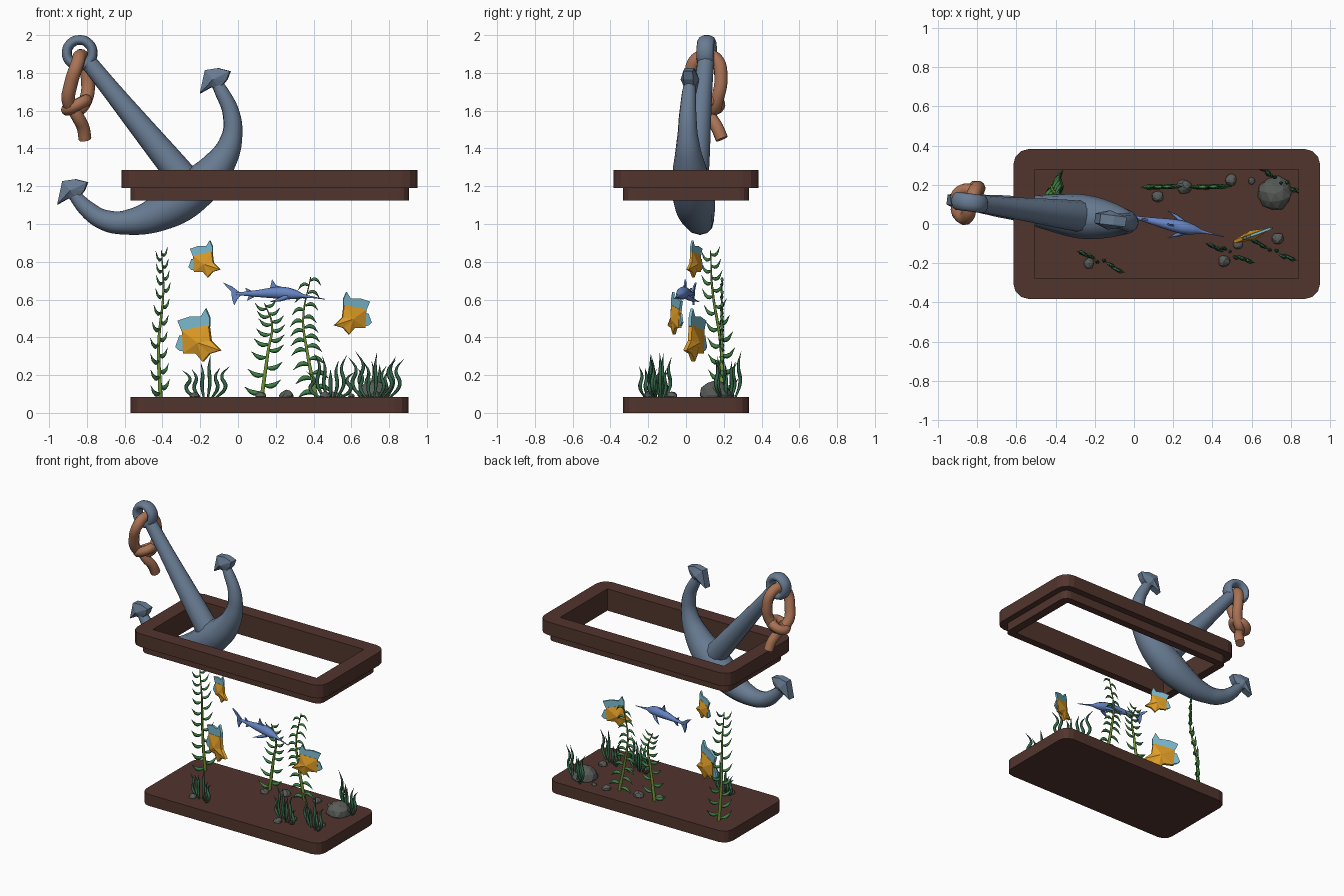
import bpy, bmesh, math, random
from mathutils import Vector, Matrix

random.seed(4)
if "Cube" in bpy.data.objects:
    bpy.data.objects.remove(bpy.data.objects["Cube"])


def material(name, rgb):
    m = bpy.data.materials.new(name)
    m.use_nodes = True
    m.diffuse_color = (*rgb, 1)
    m.node_tree.nodes["Principled BSDF"].inputs["Base Color"].default_value = (*rgb, 1)
    return m


WOOD = material("dark wood", (.085, .035, .027))
IRON = material("blue grey iron", (.14, .2, .29))
ROPE = material("tan rope", (.4, .17, .09))
YELLOW = material("fish yellow", (.75, .34, .02))
AQUA = material("fin light blue", (.2, .5, .62))
BLUE = material("swordfish blue", (.13, .23, .54))
LEAF = material("leaf green", (.05, .22, .06))
STEM = material("stem olive", (.16, .3, .035))
GRASS = material("grass green", (.035, .13, .065))
STONE = material("stone grey", (.1, .11, .1))


def add_mesh(name, mesh, mat, smooth=False):
    mesh.materials.clear()
    mesh.materials.append(mat)
    for p in mesh.polygons:
        p.use_smooth = smooth
        p.material_index = 0
    ob = bpy.data.objects.new(name, mesh)
    bpy.context.collection.objects.link(ob)
    return ob


def from_bmesh(name, bm, mat, smooth=False):
    bmesh.ops.recalc_face_normals(bm, faces=bm.faces)
    mesh = bpy.data.meshes.new(name)
    bm.to_mesh(mesh)
    bm.free()
    return add_mesh(name, mesh, mat, smooth)


def tubes(name, paths, mat, sides=2, cyclic=False, steps=6):
    """Tapered tubes through (x, y, z, radius) points."""
    cu = bpy.data.curves.new(name, "CURVE")
    cu.dimensions = "3D"
    cu.bevel_depth, cu.bevel_resolution = 1, sides
    cu.resolution_u, cu.use_fill_caps = steps, True
    for path in paths:
        sp = cu.splines.new("BEZIER")
        sp.bezier_points.add(len(path) - 1)
        sp.use_cyclic_u = cyclic
        sp.radius_interpolation = "CARDINAL"
        for bp, (x, y, z, r) in zip(sp.bezier_points, path):
            bp.co, bp.radius = (x, y, z), r
            bp.handle_left_type = bp.handle_right_type = "AUTO"
    tmp = bpy.data.objects.new(name + " path", cu)
    bpy.context.collection.objects.link(tmp)
    dg = bpy.context.evaluated_depsgraph_get()
    mesh = bpy.data.meshes.new_from_object(tmp.evaluated_get(dg))
    bpy.data.objects.remove(tmp)
    return add_mesh(name, mesh, mat, True)


def plate(name, outline, mat, thick, dome=0, matrix=Matrix()):
    """Upright plate from an x-z outline, optionally swelling to a centre."""
    bm = bmesh.new()
    rims = [[bm.verts.new((x, s * thick / 2, z)) for x, z in outline] for s in (-1, 1)]
    caps = [bm.faces.new(r) for r in rims]
    n = len(outline)
    for i in range(n):
        j = (i + 1) % n
        bm.faces.new((rims[0][i], rims[0][j], rims[1][j], rims[1][i]))
    bmesh.ops.recalc_face_normals(bm, faces=bm.faces)
    if dome:
        bmesh.ops.poke(bm, faces=caps, offset=dome)
    bmesh.ops.transform(bm, matrix=matrix, verts=bm.verts)
    return from_bmesh(name, bm, mat)


def loops_solid(name, loops, mat, closed):
    """Skin rounded rectangles given as (half x, half y, corner radius, z)."""
    bm = bmesh.new()
    rings = []
    for hx, hy, r, z in loops:
        ring = []
        for q, (sx, sy) in enumerate([(1, 1), (-1, 1), (-1, -1), (1, -1)]):
            for k in range(4):
                a = math.radians(q * 90 + k * 30)
                ring.append(bm.verts.new((CX + sx * (hx - r) + r * math.cos(a),
                                          sy * (hy - r) + r * math.sin(a), z)))
        rings.append(ring)
    pairs = list(zip(rings, rings[1:]))
    if closed:
        pairs.append((rings[-1], rings[0]))
    else:
        bm.faces.new(rings[0])
        bm.faces.new(rings[-1])
    for a, b in pairs:
        for i in range(len(a)):
            j = (i + 1) % len(a)
            bm.faces.new((a[i], a[j], b[j], b[i]))
    return from_bmesh(name, bm, mat)


# Tank base and lid frame
CX = .167
loops_solid("tank_base", [(.735, .333, .07, 0), (.735, .333, .07, .085)], WOOD, False)
loops_solid("lid_frame", [(.737, .333, .05, 1.125), (.737, .333, .05, 1.19),
                          (.783, .383, .08, 1.19), (.783, .383, .08, 1.287),
                          (.673, .278, .004, 1.287), (.673, .278, .004, 1.125)], WOOD, True)


# Anchor, lying in a slightly turned upright plane
def ay(x):
    return .005 - .125 * x


def in_anchor(path):
    return [(x, ay(x), z, r) for x, z, r in path]


ARMS = [(-.12, 1.755, .03), (-.087, 1.7, .037), (-.035, 1.58, .046), (-.035, 1.45, .058),
        (-.1, 1.315, .085), (-.245, 1.17, .112), (-.4, 1.065, .098), (-.575, 1.01, .068),
        (-.705, 1.02, .055), (-.8, 1.08, .045), (-.875, 1.165, .033)]
SHANK = [(-.79, 1.855, .045), (-.55, 1.56, .06), (-.27, 1.22, .08)]
tubes("anchor_arms", [in_anchor(ARMS)], IRON, 4)
tubes("anchor_shank", [in_anchor(SHANK)], IRON, 4)
eye = [(-.838 + .068 * math.cos(a), 1.906 + .068 * math.sin(a), .027)
       for a in [k * math.tau / 8 for k in range(8)]]
ring = tubes("anchor_ring", [in_anchor(eye)], IRON, 3, True)
for v in ring.data.vertices:
    v.co.y = ay(v.co.x) + 1.7 * (v.co.y - ay(v.co.x))
FLUKE = [(-.08, -.053), (-.053, .07), (.016, .08), (.08, .064),
         (.063, .02), (.026, -.025), (-.02, -.02)]
for side, x, z in (("left", -.12, 1.745), ("right", -.875, 1.157)):
    spot = Matrix.Translation((x, ay(x), z)) @ Matrix.Rotation(-.125, 4, "Z")
    plate(side + "_fluke", FLUKE, IRON, .05, .025, spot)

# Knotted rope hanging through the ring
LOOP = [(-.835, .1, 1.89), (-.85, .04, 1.85), (-.885, .045, 1.74), (-.895, .09, 1.64),
        (-.85, .14, 1.605), (-.805, .165, 1.66), (-.797, .185, 1.78), (-.815, .16, 1.87)]
tubes("rope_loop", [[(*p, .036) for p in LOOP]], ROPE, 3, True)
tubes("rope_tail", [[(-.89, .12, 1.64, .034), (-.85, .13, 1.57, .034),
                     (-.82, .165, 1.51, .034), (-.81, .19, 1.45, .034)]], ROPE, 3)
KNOT = [(-.855 + .05 * math.cos(a), .13 + .045 * math.sin(a), 1.63 + .025 * math.cos(a), .032)
        for a in [k * math.tau / 6 for k in range(6)]]
tubes("rope_knot", [KNOT], ROPE, 3, True)

# Three tall-bodied fish
BODY = [(-.085, .022), (-.016, .037), (.058, .053), (.069, -.032), (.122, -.083),
        (.063, -.1), (.026, -.143), (-.011, -.1), (-.079, -.1)]
DORSAL = [(-.11, .074), (-.048, .095), (.016, .095), (.042, .138), (.063, .09),
          (.063, .045), (-.016, .03), (-.085, .014)]
TAIL = [(-.122, -.065), (-.1, -.005), (-.07, 0), (-.065, -.09), (-.1, -.085)]
for tag, spot, yaw, size in (("upper", (-.177, .047, .817), -25, .7),
                             ("lower", (-.21, .05, .414), -25, 1),
                             ("front", (.608, -.055, .53), 200, .8)):
    m = (Matrix.Translation(spot) @ Matrix.Rotation(math.radians(yaw), 4, "Z")
         @ Matrix.Diagonal((size * 1.08, size, size, 1)))
    plate(tag + "_fish_body", BODY, YELLOW, .02, .022, m)
    plate(tag + "_fish_dorsal_fin", DORSAL, AQUA, .016, 0, m)
    plate(tag + "_fish_tail", TAIL, AQUA, .014, 0, m)

# Swordfish with bill and fins
tubes("swordfish_body", [[(-.01, .037, .63, .008), (.1, .014, .632, .019),
                          (.23, -.013, .635, .033), (.3, -.028, .627, .026),
                          (.345, -.038, .62, .01), (.46, -.065, .602, .002)]], BLUE, 3)
m = Matrix.Translation((0, .035, .63)) @ Matrix.Rotation(-.21, 4, "Z")
for part, outline in (
        ("tail", [(-.082, .06), (-.035, .04), (.015, .004), (.015, -.006), (-.005, -.03),
                  (-.02, -.06), (-.032, -.025), (-.035, .012)]),
        ("dorsal_fin", [(.185, .075), (.205, .045), (.29, .025), (.25, .01), (.17, .015)]),
        ("rear_fin", [(.04, .032), (.08, .012), (.05, .005)]),
        ("anal_fin", [(.05, -.035), (.1, -.01), (.06, -.005)])):
    plate("swordfish_" + part, outline, BLUE, .009, 0, m)
tubes("swordfish_pectoral_fins", [[(.26, -.02 + s * .02, .615, .014),
                                   (.22, -.01 + s * .045, .6, .01),
                                   (.17, s * .07, .588, .001)] for s in (-1, 1)], BLUE, 0)


# Leafy kelp
def along(path, t):
    t *= len(path) - 1
    i = min(int(t), len(path) - 2)
    return Vector(path[i]).lerp(Vector(path[i + 1]), t - i)


def kelp(tag, path, angle, pairs, mid, tip):
    n = len(path)
    tubes(tag + "_kelp_stem", [[(*p, .012 - .009 * i / (n - 1)) for i, p in enumerate(path)]],
          STEM, 1)
    d = Vector((math.cos(angle), math.sin(angle), 0))
    leaves = []
    for k in range(pairs):
        for s in (-1, 1):
            t = (k + .5 + .2 * s) / pairs
            p, f = along(path, t), 1.1 - .45 * t
            a = p + d * s * .042 * f + Vector((0, 0, mid))
            b = p + d * s * .088 * f + Vector((0, 0, tip))
            leaves.append([(*p, .005), (*a, .013 * f), (*b, .001)])
    tubes(tag + "_kelp_leaves", leaves, LEAF, 0, steps=4)


kelp("right", [(-.41, .2, .08), (-.42, .185, .36), (-.395, .14, .65), (-.405, .13, .86)],
     1, 10, -.005, .04)
kelp("middle", [(.125, .19, .08), (.16, .19, .33), (.18, .19, .47), (.14, .19, .58)],
     .03, 8, -.002, .03)
kelp("left", [(.415, .19, .08), (.365, .19, .33), (.345, .19, .5), (.385, .19, .72)],
     .03, 10, .008, -.025)

# Grass clumps
for i, (gx, gy, h, count) in enumerate(((-.17, -.19, .22, 6), (.49, -.15, .21, 7),
                                        (.71, -.14, .22, 6), (.75, .22, .23, 7))):
    blades = []
    for k in range(count):
        s = (k - (count - 1) / 2) / count
        x, y = gx + s * .13, gy - s * .07 + random.uniform(-.015, .015)
        up, lean = h * random.uniform(.6, 1.15), s * .12
        blades.append([(x, y, .08, .006), (x + lean, y - lean / 2, .08 + up * .35, .011),
                       (x + lean * .6, y - lean * .3, .08 + up * .7, .009),
                       (x + lean * 1.4, y - lean * .6, .08 + up, .001)])
    tubes(f"grass_clump_{i + 1}", blades, GRASS, 0, steps=5)

# Stones
STONES = [(-.23, -.2, .027), (.12, .14, .03), (.255, .19, .038), (.495, .225, .031),
          (.6, .22, .018), (.735, -.075, .03), (.46, -.19, .03), (.53, -.105, .025),
          (.72, .155, .088)]
for i, (x, y, r) in enumerate(STONES):
    bm = bmesh.new()
    bmesh.ops.create_icosphere(bm, subdivisions=2, radius=r)
    for v in bm.verts:
        v.co *= random.uniform(.9, 1.08)
        v.co.z = max(v.co.z * .85, -.2 * r)
    top = Matrix.Translation((x, y, .085 + .1 * r)) @ Matrix.Rotation(i, 4, "Z")
    bmesh.ops.transform(bm, matrix=top, verts=bm.verts)
    from_bmesh(f"stone_{i + 1}", bm, STONE)
